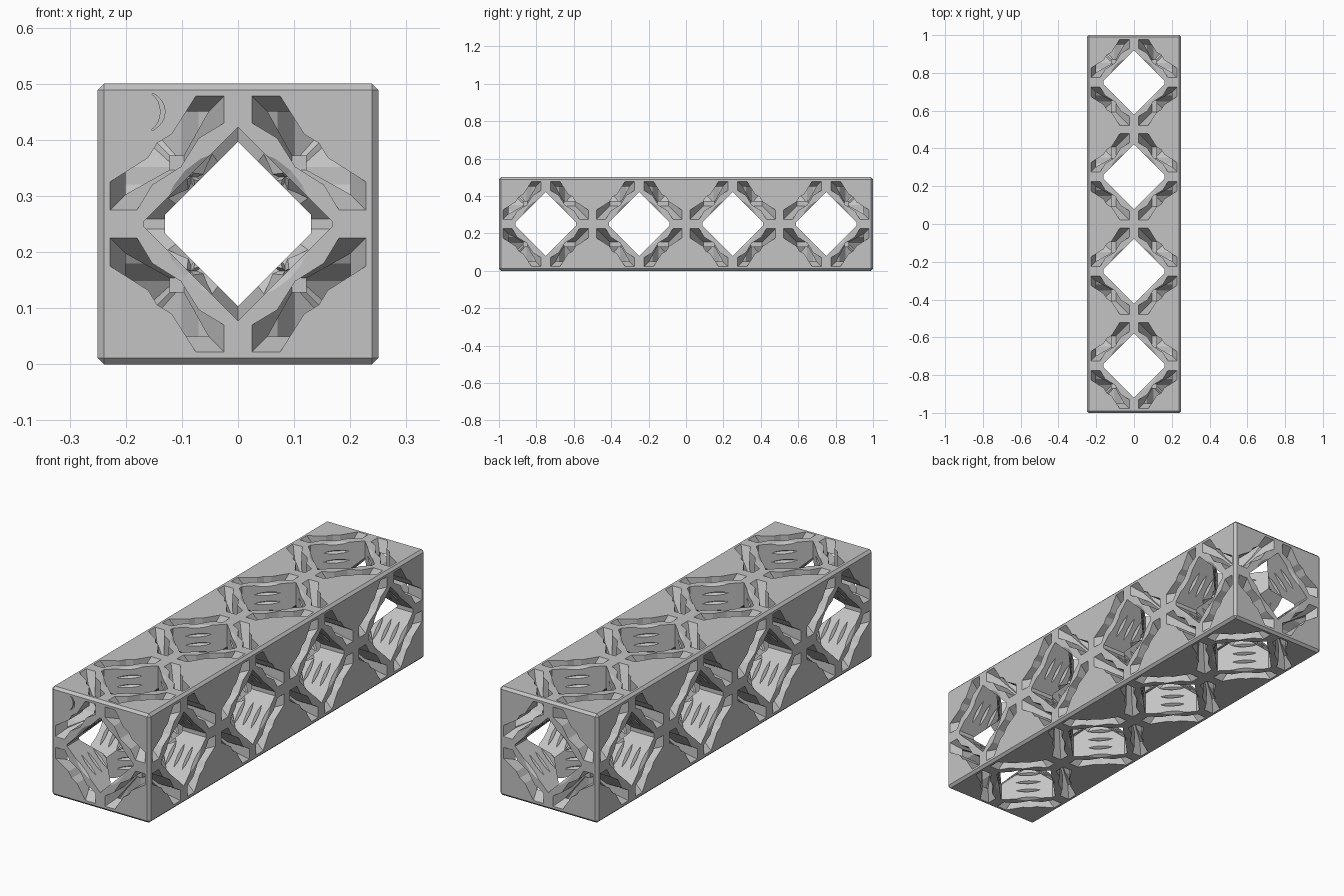
import bpy, bmesh, math
from mathutils import Vector

if "Cube" in bpy.data.objects:
    bpy.data.objects.remove(bpy.data.objects["Cube"], do_unlink=True)

HALF = 0.25                      # half a cell
CELLS = [-0.75, -0.25, 0.25, 0.75]
PITCH = HALF / 6

grey = bpy.data.materials.new("light_grey")
grey.use_nodes = True
grey.diffuse_color = (0.55, 0.55, 0.55, 1)
grey.node_tree.nodes["Principled BSDF"].inputs["Base Color"].default_value = (0.55, 0.55, 0.55, 1)


def place(u, v, w, axis, cy=0):
    """Turn profile coordinates (u, v) and depth w into a point of a cell."""
    p = {"x": (w, u, v), "y": (u, w, v), "z": (u, v, w)}[axis]
    return Vector((p[0], p[1] + cy, p[2] + HALF))


def loft(bm, rings, axis, cy=0):
    """Closed solid through rings given as (outline, depth)."""
    rows = [[bm.verts.new(place(u, v, w, axis, cy)) for u, v in pts] for pts, w in rings]
    n = len(rows[0])
    for a, b in zip(rows, rows[1:]):
        for i in range(n):
            j = (i + 1) % n
            bm.faces.new((a[i], a[j], b[j], b[i]))
    bm.faces.new(rows[0][::-1])
    bm.faces.new(rows[-1])


def finish(bm, name):
    bmesh.ops.recalc_face_normals(bm, faces=bm.faces[:])
    mesh = bpy.data.meshes.new(name)
    bm.to_mesh(mesh)
    bm.free()
    ob = bpy.data.objects.new(name, mesh)
    bpy.context.collection.objects.link(ob)
    mesh.materials.append(grey)
    return ob


def combine(target, other, operation="DIFFERENCE"):
    mod = target.modifiers.new("cut", "BOOLEAN")
    mod.operation, mod.solver, mod.object = operation, "MANIFOLD", other
    bpy.context.view_layer.objects.active = target
    bpy.ops.object.modifier_apply(modifier=mod.name)
    bpy.data.objects.remove(other, do_unlink=True)


def diamond(r, flat):
    """Diamond outline with its two side points cut off."""
    k = r - flat
    return [(0, r), (-flat, k), (-flat, -k), (0, -r), (flat, -k), (flat, k)]


def circle(r, n=24):
    return [(r * math.cos(math.tau * i / n), r * math.sin(math.tau * i / n)) for i in range(n)]


def thread(bm, axis, length, cy=0):
    """Ridged screw-thread cutter along an axis."""
    n = round(2 * length / PITCH) + 1
    loft(bm, [(circle(0.1 if i % 2 else 0.134), i * PITCH / 2) for i in range(-n, n + 1)], axis, cy)


# Beam with chamfered edges
bm = bmesh.new()
bmesh.ops.create_cube(bm, size=1)
for v in bm.verts:
    v.co = Vector((v.co.x * 0.5, v.co.y * 2, v.co.z * 0.5 + HALF))
bmesh.ops.bevel(bm, geom=bm.edges[:], offset=0.011, segments=1, affect="EDGES")
beam = finish(bm, "lattice_beam")

# Cross holes and their threads
for axis in "xz":
    bm = bmesh.new()
    for cy in CELLS:
        loft(bm, [(diamond(0.171, 0.162), w) for w in (-0.3, 0.3)], axis, cy)
    combine(beam, finish(bm, "hole_cutter"))
    bm = bmesh.new()
    for cy in CELLS:
        thread(bm, axis, HALF, cy)
    combine(beam, finish(bm, "thread_cutter"))

# Lengthwise hole: narrow core, wider mouths, thread
bm = bmesh.new()
loft(bm, [(diamond(0.147, 0.13), w) for w in (-1.1, 1.1)], "y")
combine(beam, finish(bm, "core_cutter"))
bm = bmesh.new()
for s in (-1, 1):
    loft(bm, [(diamond(0.172, 0.168), s * w) for w in (0.7, 1.1)], "y")
combine(beam, finish(bm, "mouth_cutter"))
bm = bmesh.new()
thread(bm, "y", 1)
combine(beam, finish(bm, "thread_cutter"))

# Wavy tapering slots around every hole
half = [(0.102, 0.102), (0.07, 0.153), (0.025, 0.18), (0.015, 0.186), (0.015, 0.24),
        (0.068, 0.24), (0.075, 0.228), (0.118, 0.16), (0.144, 0.144)]
wave = half + [(v, u) for u, v in half[-2:0:-1]]


def square(s):
    m = 0.1265
    return [(m - s, m - s), (m + s, m - s), (m + s, m + s), (m - s, m + s)]


for axis in "xyz":
    strips, tapers = bmesh.new(), bmesh.new()
    for side in (-1, 1):
        for cy in ([side * 0.75] if axis == "y" else CELLS):
            for su in (-1, 1):
                for sv in (-1, 1):
                    def flip(pts):
                        return [(u * su, v * sv) for u, v in pts]
                    loft(strips, [(flip(wave), side * w) for w in (0.08, 0.27)], axis, cy)
                    loft(tapers, [(flip(square(s)), side * w)
                                  for s, w in ((0.03, 0.122), (0.1015, 0.25), (0.107, 0.26))], axis, cy)
    slots = finish(strips, "slot_cutter")
    combine(slots, finish(tapers, "taper_cutter"), "INTERSECT")
    combine(beam, slots)

# Shallow curved groove on the front face
bm = bmesh.new()
angles = [math.radians(a) for a in range(-60, 61, 15)]
arc = [(-0.17 + 0.04 * math.cos(a), 0.2 + 0.037 * math.sin(a)) for a in angles]
arc += [(-0.17 + 0.032 * math.cos(a), 0.2 + 0.037 * math.sin(a)) for a in reversed(angles)]
loft(bm, [(arc, w) for w in (-1.02, -0.992)], "y")
combine(beam, finish(bm, "groove_cutter"))
